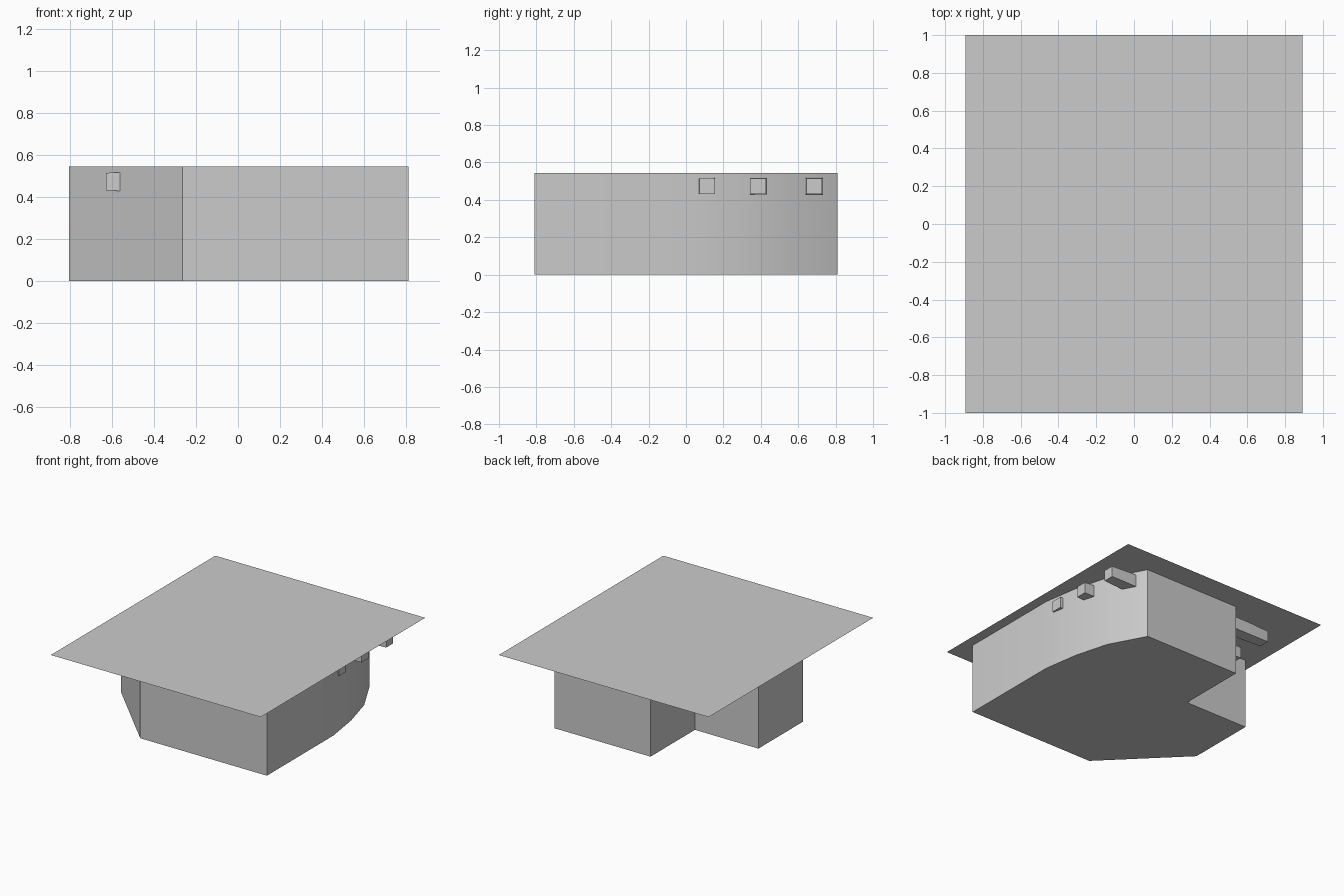
import bpy, bmesh, math

if "Cube" in bpy.data.objects:
    bpy.data.objects.remove(bpy.data.objects["Cube"])

TOP = 0.545   # height of the walls and the flat roof


def make_object(name, bm):
    mesh = bpy.data.meshes.new(name)
    bm.to_mesh(mesh)
    bm.free()
    obj = bpy.data.objects.new(name, mesh)
    bpy.context.collection.objects.link(obj)
    return obj


def shade(obj, degrees):
    bpy.ops.object.select_all(action='DESELECT')
    obj.select_set(True)
    bpy.context.view_layer.objects.active = obj
    bpy.ops.object.shade_smooth_by_angle(angle=math.radians(degrees))


# Walls: footprint with cut front corner, bowed side and back notch (counter-clockwise)
footprint = [(-0.265, -0.81), (0.813, -0.81), (0.813, 0.0), (0.77, 0.28),
             (0.70, 0.535), (0.553, 0.81), (-0.265, 0.81), (-0.265, 0.27),
             (-0.805, 0.27), (-0.805, -0.27)]
bm = bmesh.new()
low = [bm.verts.new((x, y, 0)) for x, y in footprint]
high = [bm.verts.new((x, y, TOP)) for x, y in footprint]
n = len(footprint)
for i in range(n):
    j = (i + 1) % n
    bm.faces.new((low[i], low[j], high[j], high[i]))
bm.faces.new(low[::-1])
shade(make_object("walls", bm), 25)

# Roof: thin flat sheet overhanging the walls
bm = bmesh.new()
bm.faces.new([bm.verts.new((x, y, TOP)) for x, y in
              ((-0.893, -1), (0.893, -1), (0.893, 1), (-0.893, 1))])
make_object("roof_sheet", bm)


# Roof beams: square timbers running through the walls, slightly tapered at the ends
def beam(name, y, z=0.473):
    bm = bmesh.new()
    rings = []
    for x, h in ((-0.63, 0.042), (-0.455, 0.047), (0.63, 0.047), (0.812, 0.042)):
        rings.append([bm.verts.new((x, y + a * h, z + b * h))
                      for a, b in ((-1, -1), (1, -1), (1, 1), (-1, 1))])
    for r, s in zip(rings, rings[1:]):
        for i in range(4):
            j = (i + 1) % 4
            bm.faces.new((r[i], r[j], s[j], s[i]))
    bm.faces.new(rings[0][::-1])
    bm.faces.new(rings[-1])
    bmesh.ops.recalc_face_normals(bm, faces=bm.faces)
    make_object(name, bm)


for k, y in enumerate((-0.468, -0.19, 0.113, 0.385, 0.685)):
    beam(f"roof_beam_{k + 1}", y)
